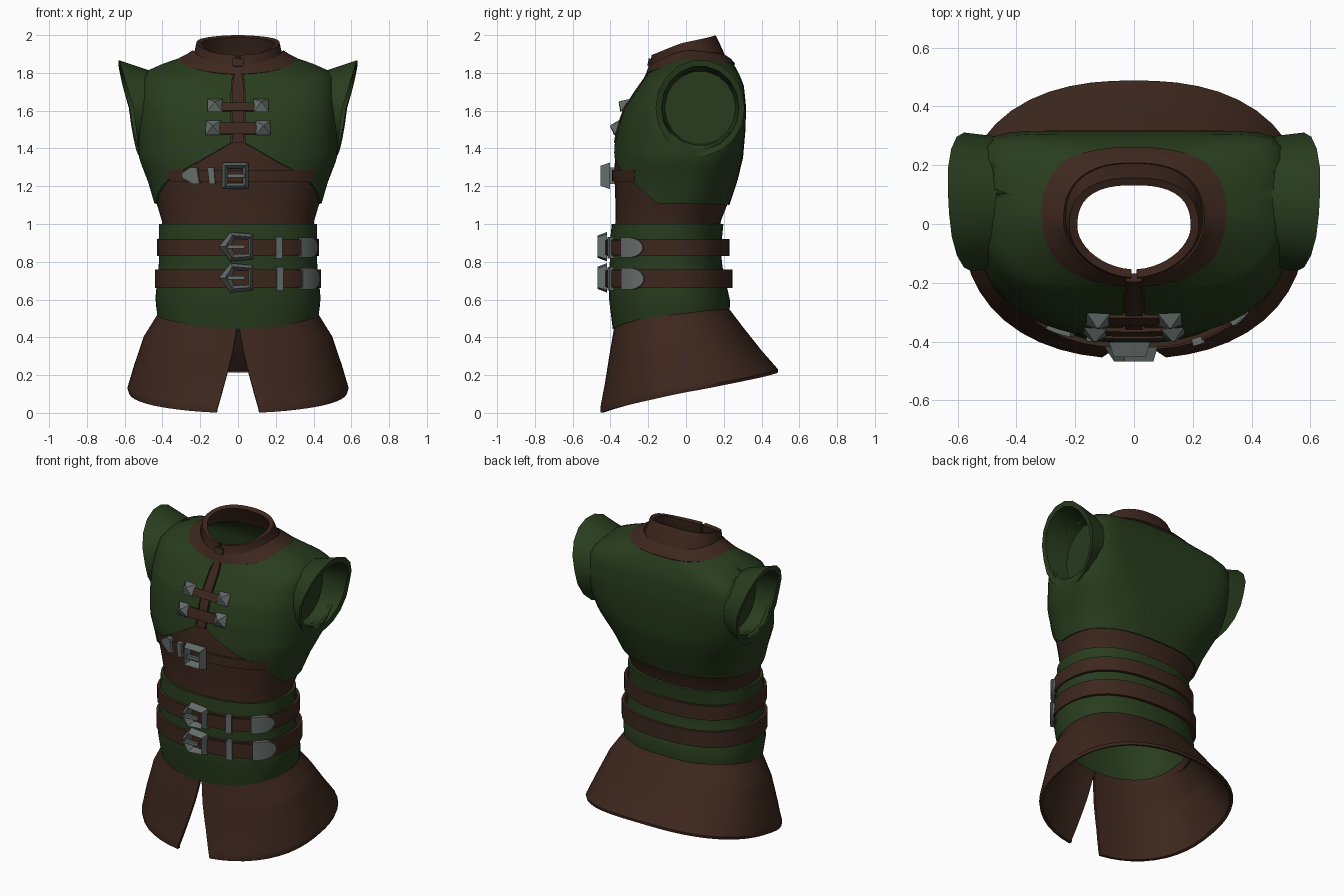
import bpy, bmesh, math
from mathutils import Vector

if "Cube" in bpy.data.objects:
    bpy.data.objects.remove(bpy.data.objects["Cube"])

PI = math.pi

def material(name, rgb):
    m = bpy.data.materials.new(name)
    m.diffuse_color = (*rgb, 1)
    m.use_nodes = True
    m.node_tree.nodes["Principled BSDF"].inputs["Base Color"].default_value = m.diffuse_color
    return m

GREEN = material("green_cloth", (0.021, 0.045, 0.0125))
BROWN = material("brown_leather", (0.046, 0.020, 0.0125))
METAL = material("grey_metal", (0.13, 0.155, 0.145))

def lerp_table(table, t):
    """Linear lookup in rows of (key, values...)."""
    t = min(max(t, table[0][0]), table[-1][0])
    for a, b in zip(table, table[1:]):
        if t <= b[0]:
            f = (t - a[0]) / (b[0] - a[0])
            return [p + (q - p) * f for p, q in zip(a[1:], b[1:])]

def oval(phi, w, yf, yb, nf=2.3, nb=2.3):
    """Point on a rounded section; phi 0 is the front, a quarter turn is +x."""
    s, c = math.sin(phi), math.cos(phi)
    n = nf if c > 0 else nb
    r = (abs(s) ** n + abs(c) ** n) ** (-1 / n)
    return w * s * r, (yf + yb) / 2 - (yb - yf) / 2 * c * r

def blend_z(phi, zf, zs, zb, power=1.1):
    c = math.cos(phi)
    return zs + ((zf if c > 0 else zb) - zs) * abs(c) ** power

# Torso sections: height, half width, front y, back y, front and back squareness
TORSO = [(0.45, .41, -.38, .22, 2.3, 2.3), (0.60, .43, -.40, .225, 2.3, 2.3),
         (0.70, .42, -.40, .20, 2.3, 2.3), (0.80, .41, -.395, .18, 2.3, 2.3),
         (0.90, .412, -.395, .18, 2.3, 2.3), (1.00, .41, -.385, .19, 2.3, 2.3),
         (1.10, .44, -.385, .23, 2.3, 2.4), (1.22, .475, -.39, .27, 2.3, 2.7),
         (1.35, .525, -.39, .302, 2.3, 3.5), (1.50, .53, -.365, .315, 2.5, 6),
         (1.62, .525, -.325, .318, 2.8, 9), (1.74, .515, -.27, .307, 2.9, 9),
         (1.80, .50, -.24, .287, 2.8, 6), (1.84, .43, -.22, .268, 2.5, 3.5),
         (1.87, .32, -.205, .255, 2.2, 2.6), (1.90, .262, -.195, .23, 2.0, 2.5),
         (1.92, .232, -.185, .20, 1.9, 2.5)]

def torso(phi, z, off=0):
    w, yf, yb, nf, nb = lerp_table(TORSO, z)
    k = min(max((z - 1.6) / .27, 0), 1)
    return Vector((*oval(phi, w + off, yf - off, yb + off, nf, nb),
                   blend_z(phi, z - .078 * k, z, z - .025 * k, 1.4)))

def belt_surface(w, yf, yb):
    return lambda phi, z, off=0: Vector((*oval(phi, w + off, yf - off, yb + off, 2.4, 2.4), z))

def ring_surface(rings, slit=0, nf=2.3, nb=2.4):
    """Loft through (key, half width, front y, back y, front z, side z, back z)."""
    def surface(phi, t, off=0):
        phi = PI + (phi - PI) * (1 - slit * (1 - t) / PI)
        w, yf, yb, *zs = lerp_table(rings, t)
        return Vector((*oval(phi, w + off, yf - off, yb + off, nf, nb), blend_z(phi, *zs)))
    return surface

def finish(name, bm, mat, thick=0, angle=40):
    me = bpy.data.meshes.new(name)
    bm.to_mesh(me)
    bm.free()
    ob = bpy.data.objects.new(name, me)
    bpy.context.collection.objects.link(ob)
    me.materials.append(mat)
    bpy.ops.object.select_all(action='DESELECT')
    ob.select_set(True)
    bpy.context.view_layer.objects.active = ob
    if thick:
        sol = ob.modifiers.new("thickness", 'SOLIDIFY')
        sol.thickness, sol.offset = thick, -1
        bpy.ops.object.modifier_apply(modifier=sol.name)
    bpy.ops.object.shade_smooth_by_angle(angle=math.radians(angle))
    return ob

def grid(bm, rows, closed):
    vs = [[bm.verts.new(p) for p in r] for r in rows]
    n = len(vs[0])
    for a, b in zip(vs, vs[1:]):
        for i in range(n if closed else n - 1):
            j = (i + 1) % n
            bm.faces.new((a[i], a[j], b[j], b[i]))
    return vs

def shell(name, surface, mat, lo, hi, p0=0, p1=2 * PI, off=0, thick=.018,
          nu=48, nv=2, closed=True):
    """Sheet of a surface between two heights, each a number or a rule of angle."""
    at = lambda f, p: f(p) if callable(f) else f
    phis = [p0 + (p1 - p0) * i / nu for i in range(nu if closed else nu + 1)]
    bm = bmesh.new()
    grid(bm, [[surface(p, at(lo, p) + (at(hi, p) - at(lo, p)) * j / nv, off)
               for p in phis] for j in range(nv + 1)], closed)
    return finish(name, bm, mat, thick)

def patch(name, surface, mat, lo, hi, p0, p1, off, thick=.015, nu=8, nv=2):
    return shell(name, surface, mat, lo, hi, p0, p1, off, thick, nu, nv, False)

# ---- jacket, open at the front
HEM = [(0, 1.45), (.4, 1.33), (.8, 1.24), (1.32, 1.11), (PI, 1.10)]
jacket = patch("jacket", torso, GREEN, lambda p: lerp_table(HEM, min(p, 2 * PI - p))[0],
               1.885, .07, 2 * PI - .07, 0, .018, 72, 22)

# ---- armholes cut from the jacket, each with a short flared, lined shoulder cap
for side, label in ((1, "left"), (-1, "right")):
    angles = [2 * PI * i / 18 for i in range(18)]
    loop = lambda x, ry, rz: [(side * (x(b) if callable(x) else x), .075 + ry * math.cos(b),
                               1.615 + rz * math.sin(b)) for b in angles]
    rim = lambda b: (.553 + (.077 if math.sin(b) > 0 else .03) * math.sin(b)
                     + .025 * max(0, math.cos(b)))
    bm = bmesh.new()
    rings = grid(bm, [loop(.475, .224, .203), loop(rim, .236, .255),
                      loop(lambda b: rim(b) - .005, .205, .222), loop(.42, .188, .195)], True)
    bm.faces.new(rings[-1])
    bmesh.ops.recalc_face_normals(bm, faces=bm.faces[:])
    if side * sum(f.normal.x * f.calc_area() for f in bm.faces if len(f.verts) > 4) < 0:
        bmesh.ops.reverse_faces(bm, faces=bm.faces[:])
    finish(label + "_shoulder_cap", bm, GREEN)
    bm = bmesh.new()
    for ring in grid(bm, [loop(.36, .205, .20), loop(.8, .205, .20)], True):
        bm.faces.new(ring)
    bmesh.ops.recalc_face_normals(bm, faces=bm.faces[:])
    cutter = finish(label + "_armhole_cutter", bm, GREEN)
    cutter.hide_render = True
    cutter.hide_set(True)
    cut = jacket.modifiers.new(label + "_armhole", 'BOOLEAN')
    cut.operation, cut.solver, cut.object = 'DIFFERENCE', 'EXACT', cutter

# ---- leather undervest, front placket, yoke and collar
shell("undervest", torso, BROWN, .97, lambda p: 1.36 + .14 * max(0, math.cos(p)),
      off=-.012, thick=.012, nv=8)
patch("placket_base", torso, BROWN, 1.44, 1.89, -.13, .13, -.010, nv=10)
patch("placket", torso, BROWN, 1.43, 1.89, -.055, .055, .005, nv=10, nu=4)
shell("yoke", torso, BROWN, 1.872, 1.92, off=.008, nv=5)
COLLAR = ring_surface([(0, .242, -.195, .21, 1.83, 1.89, 1.88),
                       (.3, .230, -.19, .193, 1.85, 1.915, 1.925),
                       (1, .220, -.182, .157, 1.895, 1.96, 2.0)], nf=1.85, nb=2.5)
patch("collar", COLLAR, BROWN, 0, 1, .05, 2 * PI - .05, 0, .028, 44, 4)
patch("collar_tab", COLLAR, BROWN, .1, .7, -.12, .12, .012, .03, 4)

# ---- green waist and split leather skirt
shell("waist", torso, GREEN, lambda p: blend_z(p, .445, .51, .55, 2), 1.0, off=.008, nv=10)
SKIRT = ring_surface([(0, .578, -.458, .487, -.001, .112, .214),
                      (.05, .585, -.458, .488, .025, .13, .23),
                      (.35, .55, -.43, .40, .16, .25, .33),
                      (.7, .50, -.405, .305, .31, .40, .45),
                      (.95, .42, -.38, .217, .455, .53, .565),
                      (1, .41, -.373, .205, .49, .56, .59)], slit=.19)
patch("skirt", SKIRT, BROWN, 0, 1, .006, 2 * PI - .006, 0, .018, 48, 20)

def frame(name, outer, inner, x, z, y):
    """Faceted metal ring with a ridge toward the front."""
    ridge = [((a + c) / 2, (b + d) / 2) for (a, b), (c, d) in zip(outer, inner)]
    bm = bmesh.new()
    grid(bm, [[(x + a, yy, z + b) for a, b in pts] for pts, yy in
              ((outer, y), (ridge, y - .05), (inner, y), (outer, y))], True)
    bmesh.ops.remove_doubles(bm, verts=bm.verts[:], dist=1e-5)
    bmesh.ops.recalc_face_normals(bm, faces=bm.faces[:])
    finish(name, bm, METAL, angle=20)

def prong(name, z, y):
    bm = bmesh.new()
    bmesh.ops.create_cube(bm, size=1)
    for v in bm.verts:
        v.co = (v.co.x * .09 - .01, v.co.y * .02 + y, v.co.z * .02 + z)
    finish(name, bm, METAL, angle=20)

# ---- two waist belts with buckle, keeper and strap tip
POINTED = [(-.10, 0), (-.04, .078), (.08, .066), (.08, -.066), (-.04, -.078)]
POINTED_HOLE = [(-.035, 0), (-.02, .04), (.052, .036), (.052, -.036), (-.02, -.04)]
for label, z0, z1, w, yb in (("upper", .83, .92, .43, .23), ("lower", .66, .76, .44, .245)):
    surf, zm, h = belt_surface(w, -.422, yb), (z0 + z1) / 2, (z1 - z0) / 2
    shell(label + "_belt", surf, BROWN, z0, z1)
    patch(label + "_belt_strap", surf, BROWN, z0 + .006, z1 - .006, .05, .85, .006)
    patch(label + "_belt_keeper", surf, METAL, z0 - .012, z1 + .012, .45, .53, .016, .025, 3)
    half = lambda p: (h + .008) * math.sqrt(max(.03, 1 - max(0, (p - .94) / .24) ** 2))
    patch(label + "_belt_tip", surf, METAL, lambda p: zm - half(p), lambda p: zm + half(p),
          .80, 1.18, .014, .025, 10)
    frame(label + "_buckle", POINTED, POINTED_HOLE, 0, zm + .005, -.418)
    prong(label + "_buckle_prong", zm + .005, -.455)

# ---- chest belt with a square buckle
patch("chest_belt", torso, BROWN, 1.225, 1.285, -.8, .9, .002, nu=16)
patch("chest_belt_keeper", torso, METAL, 1.212, 1.298, -.31, -.245, .018, .03, 3)
taper = lambda p: .012 + .032 * min(1, (p + .60) / .11)
patch("chest_belt_tip", torso, METAL, lambda p: 1.255 - taper(p), lambda p: 1.255 + taper(p),
      -.60, -.42, .016, .03)
square = lambda r: [(-r, -r), (-r, r), (r, r), (r, -r)]
frame("chest_buckle", square(.07), square(.038), -.015, 1.255, -.402)
prong("chest_buckle_prong", 1.255, -.437)

# ---- chest clasps: straps ending in pyramid studs
def stud(name, phi, z):
    p = torso(phi, z)
    n = (torso(phi + .02, z) - p).cross(torso(phi, z + .02) - p).normalized()
    bm = bmesh.new()
    bmesh.ops.create_cone(bm, segments=4, radius1=.056, radius2=.005, depth=.036, cap_ends=True)
    turn = n.to_track_quat('Z', 'Y')
    for v in bm.verts:
        a, b, c = v.co
        v.co = p + n * .026 + turn @ Vector(((a - b) * .7071, (a + b) * .7071, c))
    finish(name, bm, METAL, angle=20)

for label, z, reach in (("upper", 1.632, .23), ("lower", 1.507, .245)):
    patch(label + "_clasp_strap", torso, BROWN, z - .03, z + .03, -reach, reach, .014, .02)
    stud(label + "_clasp_stud_left", reach, z)
    stud(label + "_clasp_stud_right", -reach, z)
